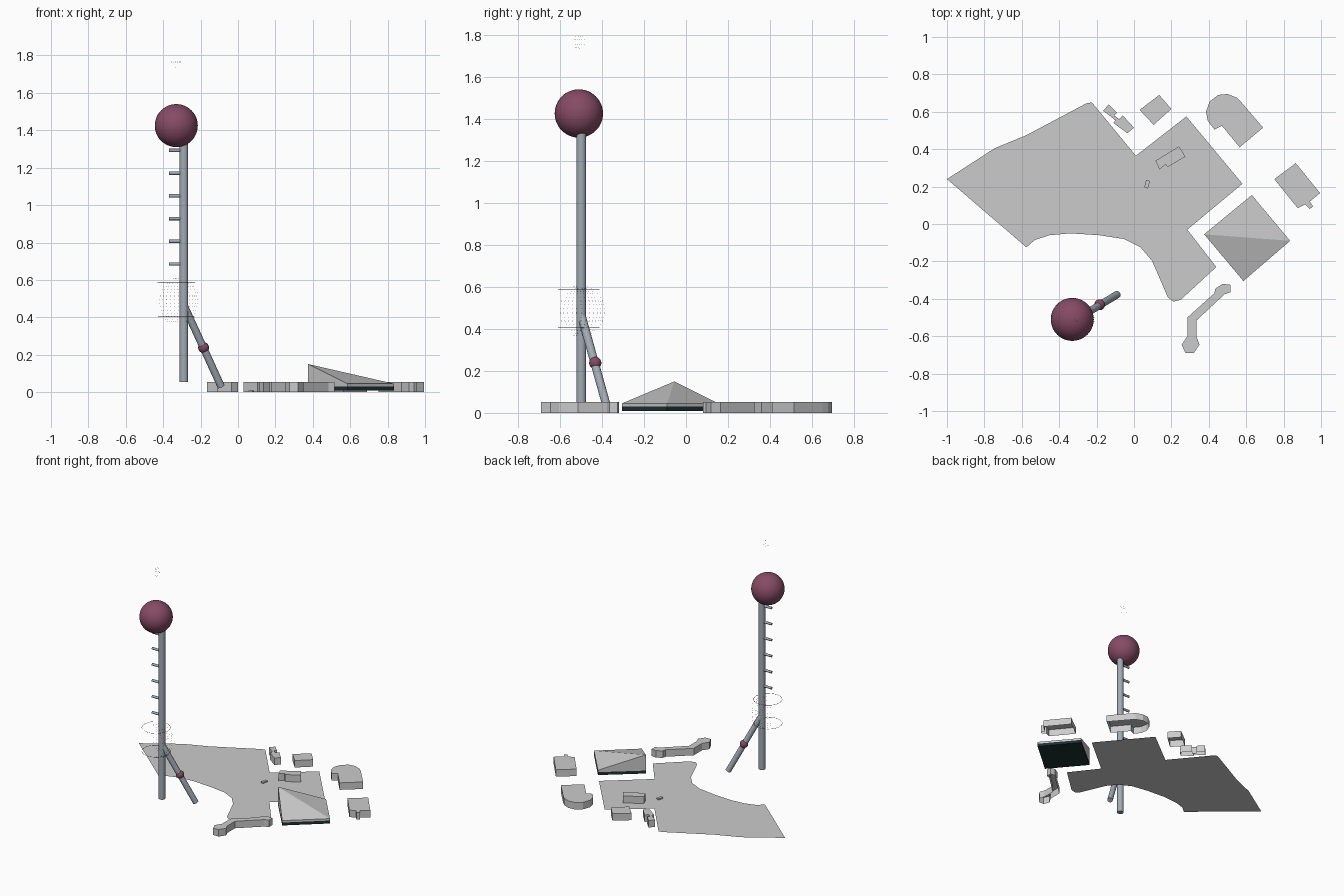
import bpy, bmesh
from mathutils import Vector

if "Cube" in bpy.data.objects:
    bpy.data.objects.remove(bpy.data.objects["Cube"])


def material(name, rgb):
    m = bpy.data.materials.new(name)
    m.diffuse_color = (*rgb, 1)
    m.use_nodes = True
    m.node_tree.nodes["Principled BSDF"].inputs["Base Color"].default_value = m.diffuse_color
    return m


STEEL = material("steel", (0.36, 0.41, 0.46))
PLUM = material("plum", (0.24, 0.07, 0.13))
DARK = material("dark_glass", (0.012, 0.03, 0.03))


def ccw(pts):
    area = sum(a[0] * b[1] - b[0] * a[1] for a, b in zip(pts, pts[1:] + pts[:1]))
    return pts if area > 0 else pts[::-1]


def mesh_object(name, verts, faces, mat=None):
    me = bpy.data.meshes.new(name)
    me.from_pydata(verts, [], faces)
    ob = bpy.data.objects.new(name, me)
    bpy.context.collection.objects.link(ob)
    if mat:
        me.materials.append(mat)
    return ob


def prism(name, pts, z0, z1, mat=None, bottom=False):
    pts = ccw(pts)
    n = len(pts)
    verts = [(x, y, z0) for x, y in pts] + [(x, y, z1) for x, y in pts]
    faces = [(i, (i + 1) % n, n + (i + 1) % n, n + i) for i in range(n)]
    faces.append(tuple(range(n, 2 * n)))
    if bottom:
        faces.append(tuple(reversed(range(n))))
    return mesh_object(name, verts, faces, mat)


def finish(name, mat):
    ob = bpy.context.object
    ob.name = name
    ob.data.materials.append(mat)
    bpy.ops.object.shade_smooth_by_angle()
    return ob


def tube(name, a, b, r, mat=STEEL):
    a, b = Vector(a), Vector(b)
    d = b - a
    bpy.ops.mesh.primitive_cylinder_add(vertices=24, radius=r, depth=d.length, location=(a + b) / 2,
                                        rotation=d.to_track_quat('Z', 'Y').to_euler())
    return finish(name, mat)


def ball(name, c, r):
    bpy.ops.mesh.primitive_uv_sphere_add(segments=40, ring_count=24, radius=r, location=c)
    return finish(name, PLUM)


def speckled_shell(name, c, r, seg, rings):
    # Half sphere reduced to tiny separate flecks
    bm = bmesh.new()
    bmesh.ops.create_uvsphere(bm, u_segments=seg, v_segments=rings, radius=r)
    away = [f for f in bm.faces if sum(f.calc_center_median()[:2]) < 0]
    bmesh.ops.delete(bm, geom=away, context='FACES')
    bmesh.ops.split_edges(bm, edges=bm.edges[:])
    for f in bm.faces:
        m = f.calc_center_median()
        for v in f.verts:
            v.co = m + (v.co - m) * 0.15
    me = bpy.data.meshes.new(name)
    bm.to_mesh(me)
    bm.free()
    me.materials.append(PLUM)
    ob = bpy.data.objects.new(name, me)
    ob.location = c
    bpy.context.collection.objects.link(ob)


# Flat plaza sheet
plaza = ccw([(-1, .24), (-.745, .405), (-.575, .475), (-.255, .645), (-.225, .65), (.01, .365),
             (.28, .575), (.58, .215), (.285, -.03), (.44, -.23), (.25, -.405), (.21, -.415),
             (.18, -.39), (.135, -.285), (.095, -.195), (.035, -.125), (-.055, -.08),
             (-.185, -.06), (-.34, -.05), (-.45, -.06), (-.53, -.085), (-.575, -.125)])
mesh_object("plaza", [(x, y, 0) for x, y in plaza], [tuple(range(len(plaza)))])

# Low buildings
H = 0.053
prism("east_building", [(.865, .325), (.995, .165), (.94, .12), (.957, .095), (.94, .08),
                        (.915, .105), (.875, .085), (.75, .24)], 0, H)
prism("arched_building", [(.43, .505), (.395, .55), (.385, .6), (.405, .655), (.45, .69),
                          (.5, .695), (.55, .675), (.575, .65), (.69, .515), (.565, .41),
                          (.47, .525)], 0, H)
prism("square_building", [(.135, .69), (.2, .615), (.105, .53), (.03, .61)], 0, H)
prism("small_linked_building", [(-.135, .64), (-.09, .595), (-.105, .58), (-.08, .56), (-.06, .58),
                                (0, .515), (-.035, .485), (-.11, .54), (-.1, .555),
                                (-.125, .575), (-.165, .605)], 0, H)
prism("plaza_building", [(.24, .415), (.275, .36), (.18, .305), (.168, .32), (.137, .29),
                         (.115, .338)], 0, H)
prism("plaza_kiosk", [(.065, .235), (.085, .23), (.075, .19), (.055, .195)], 0, 0.01)
prism("covered_walkway", [(.475, -.32), (.515, -.325), (.515, -.365), (.485, -.375), (.335, -.515),
                          (.335, -.605), (.35, -.645), (.32, -.69), (.275, -.69), (.255, -.645),
                          (.285, -.6), (.285, -.5), (.43, -.37), (.435, -.345)], 0, H)

# Hall with a folded roof rising to one corner
hall = [(.375, -.055), (.585, -.305), (.835, -.09), (.63, .155)]
prism("hall_base", hall, 0.008, 0.03, DARK, bottom=True)
heights = [.15, .045, .045, .045]
mesh_object("hall_roof", [(x, y, .03) for x, y in hall] + [(x, y, h) for (x, y), h in zip(hall, heights)],
            [(i, (i + 1) % 4, 4 + (i + 1) % 4, 4 + i) for i in range(4)] + [(4, 5, 6), (4, 6, 7)])

# Tower column, side bars and leaning strut
AX, AY = -.33, -.51
tube("tower_column", (-.289, -.498, .053), (-.289, -.498, 1.36), .023)
for i in range(6):
    z = .685 + i * .1215
    tube(f"column_bar_{i + 1}", (-.37, -.498, z), (-.289, -.498, z), .009)
tube("leaning_strut", (-.289, -.498, .465), (-.09, -.377, .03), .02)
ball("strut_ball", (-.184, -.432, .238), .029)

# Tower spheres: one solid, two as flecked shells
ball("main_sphere", (AX, AY, 1.425), .115)
speckled_shell("lower_sphere_flecks", (AX, AY, .485), .125, 36, 20)
speckled_shell("top_sphere_flecks", (AX, AY, 1.765), .035, 20, 12)
for name, z in (("lower_ring", .405), ("upper_ring", .585)):
    bpy.ops.mesh.primitive_torus_add(major_segments=40, minor_segments=4, major_radius=.098,
                                     minor_radius=.0012, location=(AX, AY, z))
    finish(name, PLUM)
